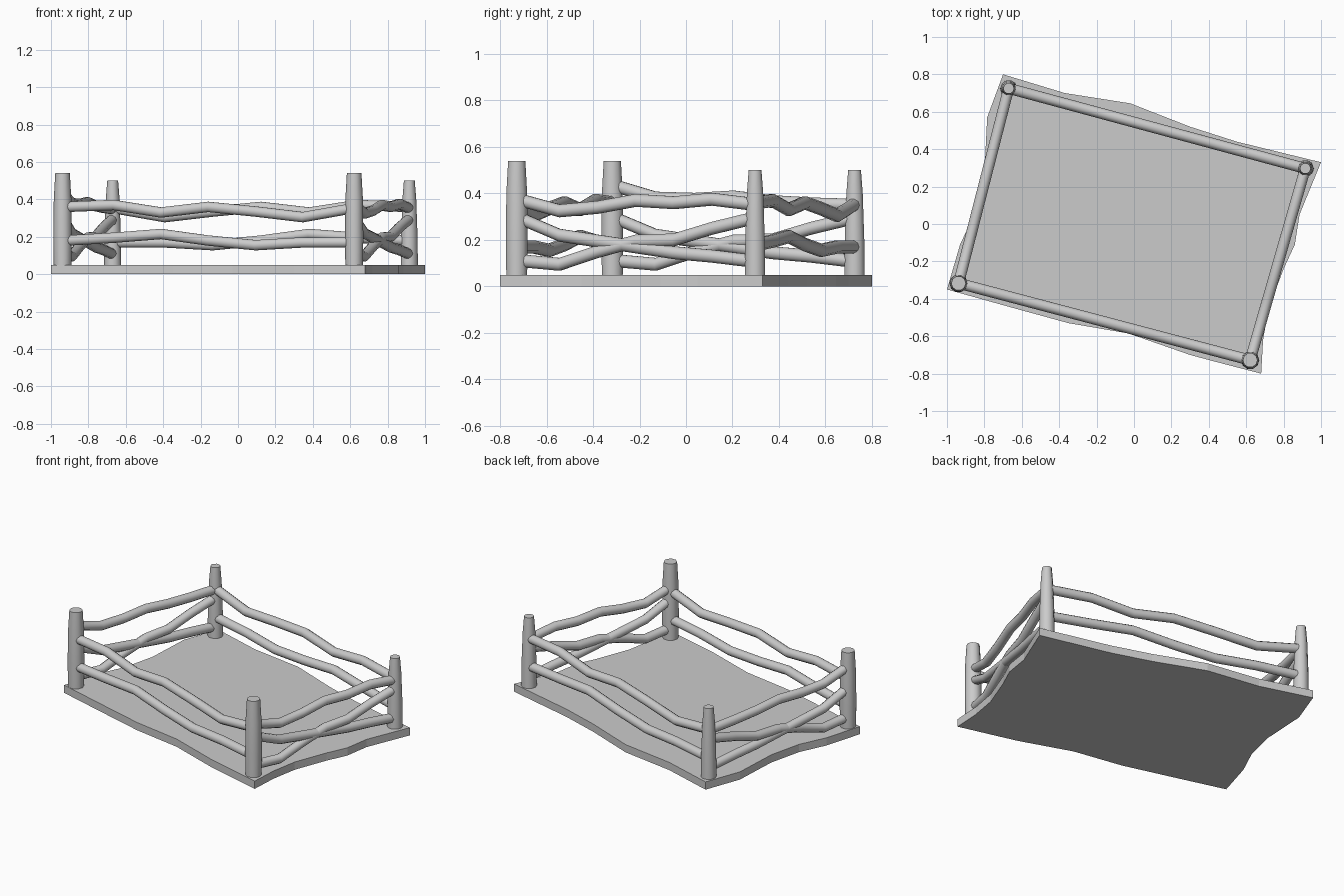
import bpy, bmesh, math
from mathutils import Vector

if "Cube" in bpy.data.objects:
    bpy.data.objects.remove(bpy.data.objects["Cube"])

SIDES = 10


def finish(name, bm, smooth=True):
    bmesh.ops.recalc_face_normals(bm, faces=bm.faces[:])
    me = bpy.data.meshes.new(name)
    bm.to_mesh(me)
    bm.free()
    ob = bpy.data.objects.new(name, me)
    bpy.context.collection.objects.link(ob)
    if smooth:
        bpy.ops.object.select_all(action='DESELECT')
        ob.select_set(True)
        bpy.context.view_layer.objects.active = ob
        bpy.ops.object.shade_smooth_by_angle(angle=math.radians(40))
    return ob


def tube(name, path, radii, u, v):
    """Capped tube through path, with every ring spanned by axes u and v."""
    bm = bmesh.new()
    rings = []
    for p, r in zip(path, radii):
        angles = [2 * math.pi * k / SIDES for k in range(SIDES)]
        rings.append([bm.verts.new(p + r * (u * math.cos(a) + v * math.sin(a))) for a in angles])
    for a, b in zip(rings, rings[1:]):
        for k in range(SIDES):
            n = (k + 1) % SIDES
            bm.faces.new((a[k], a[n], b[n], b[k]))
    bm.faces.new(rings[0])
    bm.faces.new(rings[-1])
    return finish(name, bm)


# ground slab with wavy edges
outline = [(-0.70, 0.80), (-0.37, 0.70), (-0.02, 0.645), (0.30, 0.52), (0.55, 0.44),
           (1.00, 0.33), (0.93, 0.16), (0.885, 0.05), (0.86, -0.11), (0.80, -0.24),
           (0.72, -0.45), (0.69, -0.62), (0.68, -0.80), (0.43, -0.735), (0.30, -0.70),
           (-0.03, -0.585), (-0.35, -0.53), (-0.66, -0.445), (-1.00, -0.35), (-0.93, -0.11),
           (-0.85, 0.06), (-0.80, 0.27), (-0.785, 0.57)]
bm = bmesh.new()
face = bm.faces.new([bm.verts.new((x, y, 0)) for x, y in outline])
ext = bmesh.ops.extrude_face_region(bm, geom=[face], use_keep_orig=True)
bmesh.ops.translate(bm, vec=(0, 0, 0.05),
                    verts=[g for g in ext['geom'] if isinstance(g, bmesh.types.BMVert)])
finish("ground_slab", bm, smooth=False)

# corner posts, slightly bulged and tapered
X, Y, Z = Vector((1, 0, 0)), Vector((0, 1, 0)), Vector((0, 0, 1))
front_shape = [(0.03, 0.047), (0.2, 0.049), (0.4, 0.047), (0.54, 0.039)]
back_shape = [(0.03, 0.046), (0.2, 0.044), (0.4, 0.037), (0.50, 0.029)]
posts = {
    "front_left": (Vector((-0.938, -0.317, 0)), front_shape),
    "front_right": (Vector((0.621, -0.728, 0)), front_shape),
    "back_right": (Vector((0.916, 0.297, 0)), back_shape),
    "back_left": (Vector((-0.67, 0.725, 0)), back_shape),
}
for name, (pos, shape) in posts.items():
    tube(name + "_post", [pos + Z * z for z, r in shape], [r for z, r in shape], X, Y)


# crooked rails, heights given at even steps between two posts
def rail(name, start, end, heights, r=0.029):
    a, b = posts[start][0], posts[end][0]
    d = (b - a).normalized()
    a, b = a + d * 0.022, b - d * 0.022
    n = len(heights) - 1
    path = [a.lerp(b, i / n) + Z * h for i, h in enumerate(heights)]
    tube(name, path, [r] * (n + 1), d.cross(Z), Z)


upper = [0.36, 0.37, 0.33, 0.36, 0.335, 0.305, 0.35]
lower = [0.18, 0.195, 0.215, 0.18, 0.155, 0.17, 0.17]
falling = [0.29, 0.22, 0.195, 0.17, 0.145, 0.13, 0.11]
rising = [0.11, 0.095, 0.15, 0.195, 0.2, 0.25, 0.29]
right_top = [0.37, 0.325, 0.34, 0.37, 0.36, 0.375, 0.355]
left_top = [0.43, 0.38, 0.375, 0.385, 0.365, 0.355, 0.35]

for side, s, e in (("front", "front_left", "front_right"), ("back", "back_right", "back_left")):
    rail(side + "_upper_rail", s, e, upper)
    rail(side + "_lower_rail", s, e, lower)
for side, s, e, top in (("right", "front_right", "back_right", right_top),
                        ("left", "front_left", "back_left", left_top)):
    rail(side + "_top_rail", s, e, top)
    rail(side + "_falling_rail", s, e, falling)
    rail(side + "_rising_rail", s, e, rising)
